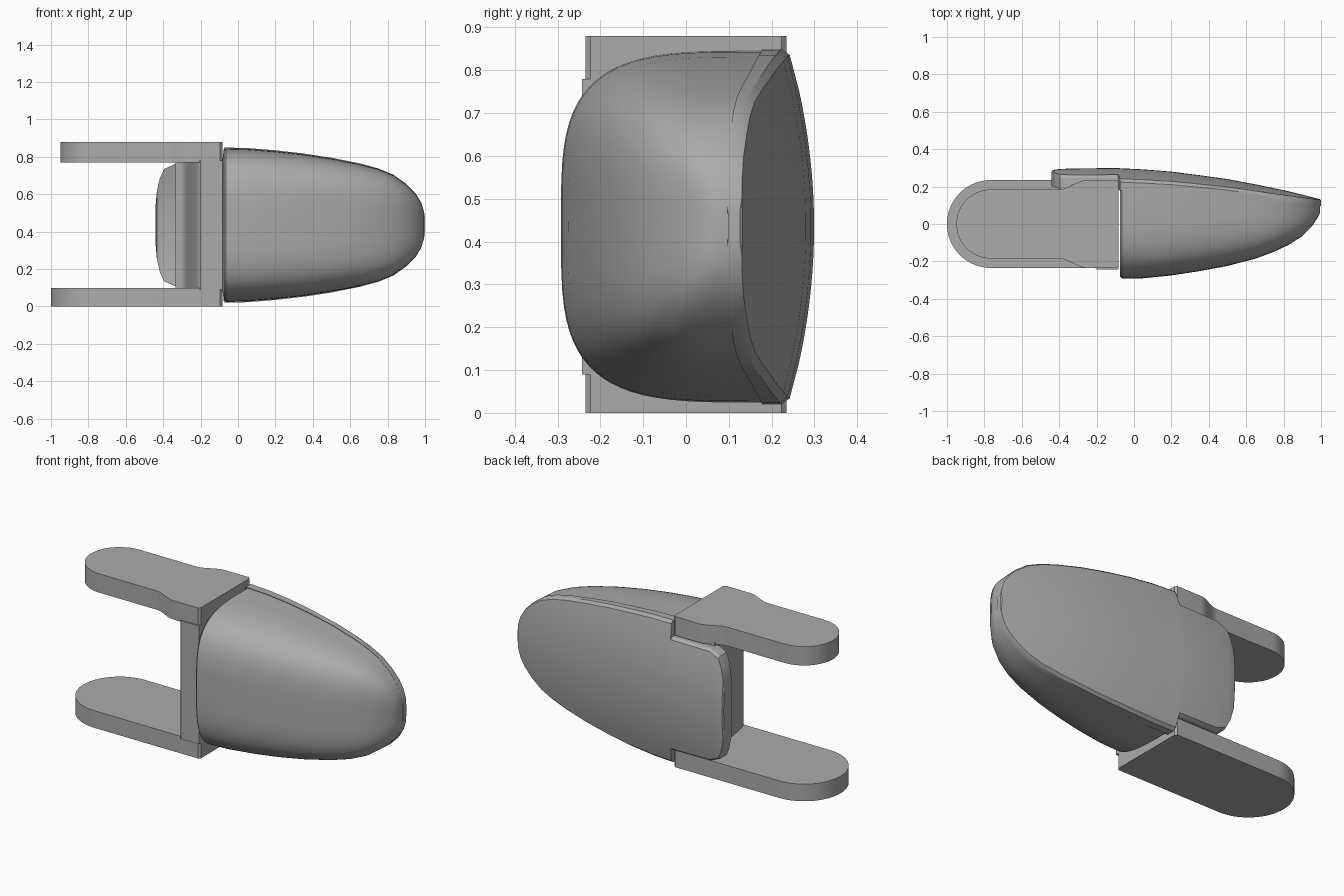
import bpy
import bmesh
import math

cube = bpy.data.objects.get("Cube")
if cube:
    bpy.data.objects.remove(cube, do_unlink=True)

MID = 0.435      # height of the centre plane
FULL = 0.415     # largest half height

grey = bpy.data.materials.new("plain grey")
grey.use_nodes = True
grey.diffuse_color = (0.41, 0.41, 0.41, 1)
grey.node_tree.nodes["Principled BSDF"].inputs["Base Color"].default_value = (0.41, 0.41, 0.41, 1)


def loft(name, rings, angle=35):
    """Skin a list of closed rings and cap both ends."""
    bm = bmesh.new()
    loops = [[bm.verts.new(p) for p in ring] for ring in rings]
    for a, b in zip(loops, loops[1:]):
        for i in range(len(a)):
            j = (i + 1) % len(a)
            bm.faces.new((a[i], a[j], b[j], b[i]))
    bm.faces.new(loops[0])
    bm.faces.new(loops[-1])
    bmesh.ops.recalc_face_normals(bm, faces=bm.faces)
    mesh = bpy.data.meshes.new(name)
    bm.to_mesh(mesh)
    bm.free()
    mesh.materials.append(grey)
    obj = bpy.data.objects.new(name, mesh)
    bpy.context.collection.objects.link(obj)
    bpy.ops.object.select_all(action="DESELECT")
    obj.select_set(True)
    bpy.context.view_layer.objects.active = obj
    bpy.ops.object.shade_smooth_by_angle(angle=math.radians(angle))
    return obj


def prism(name, outline, low, high):
    return loft(name, [[(x, y, z) for x, y in outline] for z in (low, high)])


def s_curve(a, b, steps=10):
    """Points easing from a to b, flat in y at both ends."""
    pts = []
    for i in range(steps + 1):
        t = i / steps
        pts.append((a[0] + (b[0] - a[0]) * t,
                    a[1] + (b[1] - a[1]) * t * t * (3 - 2 * t)))
    return pts


def arm_outline(end, radius, wide=0.235, inner=-0.083):
    """Rounded tongue that flares to a wide square root."""
    side = [(inner, wide - 0.012), (inner - 0.012, wide)]
    side += s_curve((-0.25, wide), (-0.40, radius))
    arc = []
    for i in range(33):
        a = math.pi / 2 + math.pi * i / 32
        arc.append((end + radius + radius * math.cos(a), radius * math.sin(a)))
    return side + arc + [(x, -y) for x, y in reversed(side)]


# Two side arms
prism("lower_arm", arm_outline(-1.0, 0.235), 0.0, 0.10)
prism("upper_arm", arm_outline(-0.95, 0.185), 0.77, 0.88)

# Upright web joining the arms
web = [(-0.083, 0.21), (-0.083, -0.243)]
web += s_curve((-0.20, -0.243), (-0.30, 0.16)) + [(-0.335, 0.17), (-0.335, 0.21)]
prism("web", web, 0.09, 0.78)

# Stations along the hood: x, half height, front y, back y
stations = [
    (-0.075, 0.415, -0.292, 0.298),
    (0.05, 0.412, -0.290, 0.292),
    (0.20, 0.400, -0.275, 0.280),
    (0.35, 0.383, -0.252, 0.261),
    (0.50, 0.360, -0.224, 0.240),
    (0.65, 0.330, -0.185, 0.212),
    (0.75, 0.303, -0.148, 0.191),
    (0.83, 0.270, -0.110, 0.174),
    (0.90, 0.220, -0.065, 0.157),
    (0.95, 0.170, -0.015, 0.144),
    (0.98, 0.120, 0.030, 0.136),
    (0.995, 0.070, 0.060, 0.132),
]


def bow(half):
    return 0.06 * (half / FULL) ** 2


def thickness(x):
    return 0.06 - 0.024 * (x + 0.08)


# Rounded front hood
def hood_ring(x, half, front, back, shrink=1.0):
    rim = back - bow(half) - thickness(x) + 0.004
    ring = []
    for i in range(41):
        a = math.pi * i / 40
        c, s = math.cos(a), abs(math.sin(a))
        z = math.copysign(abs(c) ** 0.54, c) * half * 0.99 * shrink
        ring.append((x, rim - (rim - front) * s ** 0.54 * shrink, MID + z))
    return ring


rings = [hood_ring(*row) for row in stations]
x, half, front, back = stations[0]
rings.insert(0, hood_ring(x + 0.012, half, front, back))
rings[1] = hood_ring(x + 0.012, half, front, back)
rings[0] = hood_ring(x, half, front, back, 0.975)
loft("front_hood", rings, 40)


# Bowed back cover, with a narrower tab between the arms
def cover_ring(x, half, back, thick):
    ring = []
    for i in range(25):
        s = (i / 12 - 1) * 0.965
        ring.append((x, back - bow(s * half), MID + s * half))
    edge = back - bow(half)
    ring.append((x, edge - 0.014, MID + half))
    for i in range(13):
        s = 1 - i / 6
        ring.append((x, back - bow(s * half) - thick, MID + s * half))
    ring.append((x, edge - 0.014, MID - half))
    return ring


tab = [(-0.440, 0.11, 0.280), (-0.434, 0.18, 0.288), (-0.418, 0.25, 0.292),
       (-0.395, 0.30, 0.294), (-0.335, 0.327, 0.297), (-0.085, 0.33, 0.299)]
cover = [cover_ring(x, half, back, 0.075) for x, half, back in tab]
cover += [cover_ring(x, half, back, thickness(x)) for x, half, front, back in stations]
cover.append(cover_ring(1.0, 0.035, 0.126, 0.028))
loft("back_cover", cover, 30)
